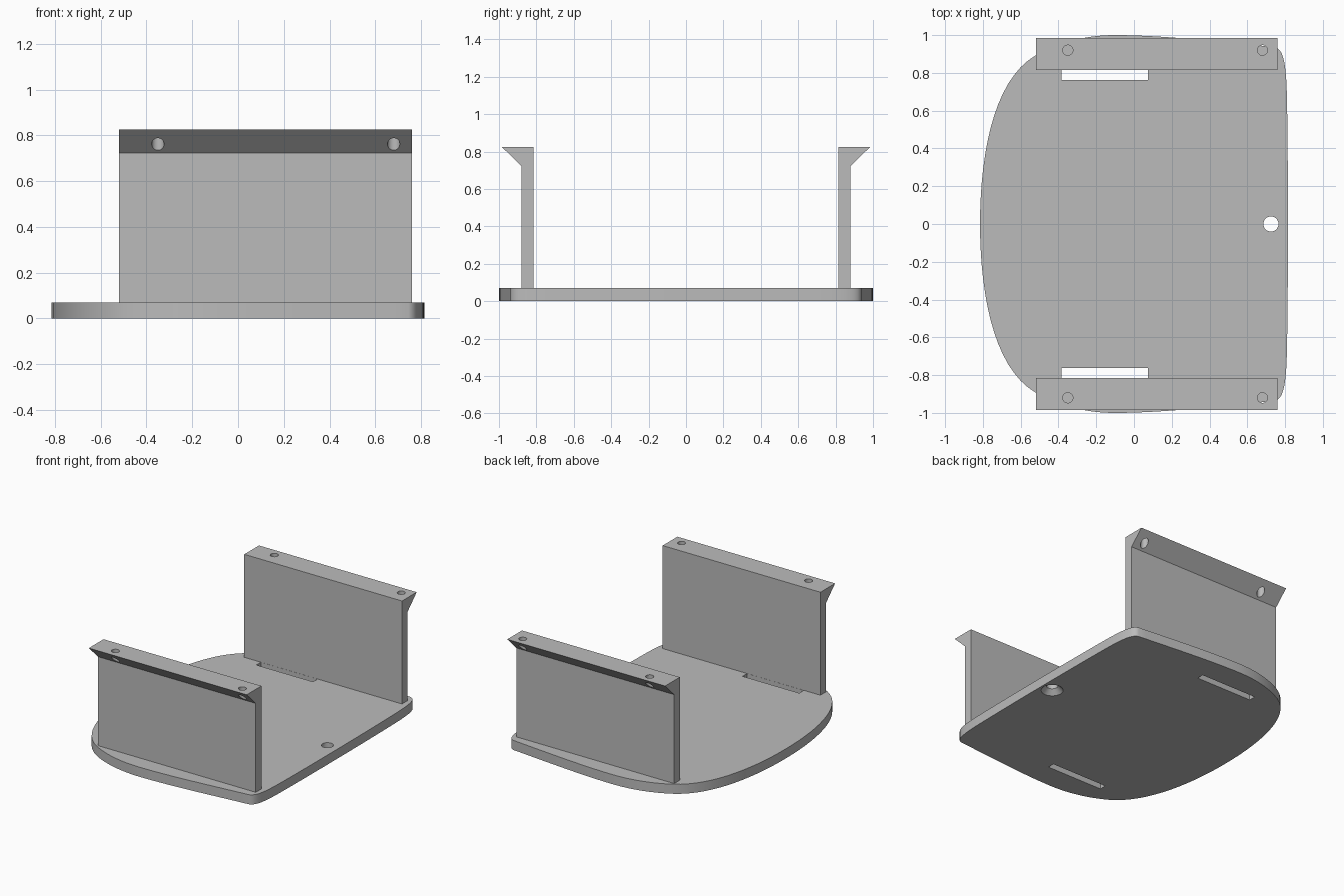
import bpy, bmesh
from mathutils import Vector, Matrix
from mathutils.geometry import interpolate_bezier

if "Cube" in bpy.data.objects:
    bpy.data.objects.remove(bpy.data.objects["Cube"])

grey = bpy.data.materials.new("plain grey")
grey.use_nodes = True
grey.diffuse_color = (0.5, 0.5, 0.5, 1)
grey.node_tree.nodes["Principled BSDF"].inputs["Base Color"].default_value = (0.5, 0.5, 0.5, 1)

BASE_TOP, TOP = 0.07, 0.825


def add_object(name, bm):
    bmesh.ops.recalc_face_normals(bm, faces=bm.faces)
    mesh = bpy.data.meshes.new(name)
    bm.to_mesh(mesh)
    bm.free()
    mesh.materials.append(grey)
    obj = bpy.data.objects.new(name, mesh)
    bpy.context.collection.objects.link(obj)
    return obj


def prism(name, points, offset):
    """Extrude a closed outline along a vector."""
    bm = bmesh.new()
    face = bm.faces.new([bm.verts.new(p) for p in points])
    moved = bmesh.ops.extrude_face_region(bm, geom=[face], use_keep_orig=True)["geom"]
    bmesh.ops.translate(bm, vec=offset, verts=[g for g in moved if isinstance(g, bmesh.types.BMVert)])
    return add_object(name, bm)


def cone(x, y, z0, z1, r0, r1):
    bm = bmesh.new()
    bmesh.ops.create_cone(bm, cap_ends=True, segments=32, radius1=r0, radius2=r1, depth=z1 - z0,
                          matrix=Matrix.Translation((x, y, (z0 + z1) / 2)))
    return add_object("cutter", bm)


def cut(obj, cutter):
    """Subtract the cutter and discard it."""
    cutter.hide_render = True
    mod = obj.modifiers.new("cut", 'BOOLEAN')
    mod.operation, mod.solver, mod.object = 'DIFFERENCE', 'EXACT', cutter
    bpy.context.view_layer.objects.active = obj
    bpy.ops.object.modifier_apply(modifier=mod.name)
    bpy.data.objects.remove(cutter)


def smooth(obj):
    bpy.ops.object.select_all(action='DESELECT')
    obj.select_set(True)
    bpy.context.view_layer.objects.active = obj
    bpy.ops.object.shade_smooth_by_angle(angle=0.5)


# Base plate: half outline from curves, mirrored across y
segments = [
    ((0.815, 0), (0.815, 0.3), (0.813, 0.5), (0.81, 0.66)),
    ((0.81, 0.66), (0.806, 0.86), (0.79, 0.925), (0.745, 0.937)),
    ((0.745, 0.937), (0.45, 0.965), (0.15, 1.0), (-0.1, 1.0)),
    ((-0.1, 1.0), (-0.28, 1.0), (-0.42, 0.95), (-0.52, 0.893)),
    ((-0.52, 0.893), (-0.74, 0.767), (-0.815, 0.38), (-0.815, 0)),
]
half = []
for seg in segments:
    half += interpolate_bezier(*[Vector((x, y, 0)) for x, y in seg], 16)[:-1]
half.append(Vector((-0.815, 0, 0)))
outline = half + [Vector((p.x, -p.y, 0)) for p in reversed(half[1:-1])]
base = prism("base_plate", outline, (0, 0, BASE_TOP))

# Countersunk hole and strap slots
cut(base, cone(0.725, 0, -0.1, 0.2, 0.04, 0.04))
cut(base, cone(0.725, 0, -0.01, 0.035, 0.085, 0.04))
for side in (-1, 1):
    slot = [(x, side * y, -0.1) for x, y in ((-0.385, 0.762), (0.075, 0.762), (0.075, 0.814), (-0.385, 0.814))]
    cut(base, prism("cutter", slot, (0, 0, 0.3)))
smooth(base)

# Side walls with outward flanges and screw holes
profile = [(0.815, BASE_TOP), (0.88, BASE_TOP), (0.88, 0.722), (0.985, TOP), (0.815, TOP)]
for side, name in ((-1, "front_wall"), (1, "back_wall")):
    wall = prism(name, [(-0.52, side * y, z) for y, z in profile], (1.28, 0, 0))
    for x in (-0.35, 0.68):
        cut(wall, cone(x, side * 0.92, 0.6, 0.9, 0.027, 0.027))
    smooth(wall)
